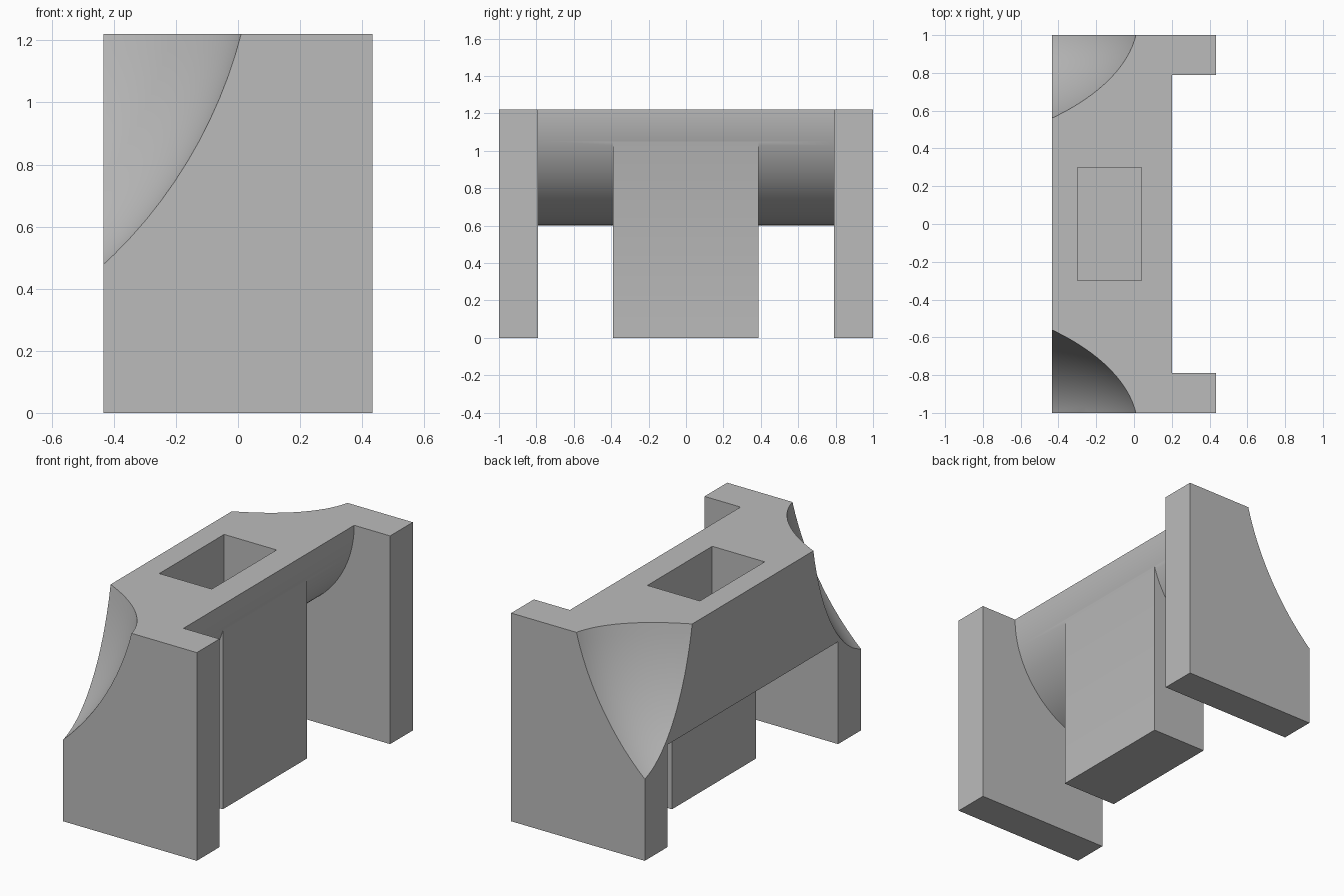
import bpy, bmesh, math
from mathutils import Matrix, Vector

old = bpy.data.objects.get("Cube")
if old:
    bpy.data.objects.remove(old, do_unlink=True)

stone = bpy.data.materials.new("plain_grey")
stone.use_nodes = True
GREY = (0.5, 0.5, 0.5, 1)
stone.diffuse_color = GREY
stone.node_tree.nodes["Principled BSDF"].inputs["Base Color"].default_value = GREY


def finish(name, bm):
    bmesh.ops.recalc_face_normals(bm, faces=bm.faces)
    mesh = bpy.data.meshes.new(name)
    bm.to_mesh(mesh)
    bm.free()
    mesh.materials.append(stone)
    obj = bpy.data.objects.new(name, mesh)
    bpy.context.collection.objects.link(obj)
    return obj


def box(name, low, high):
    low, high = Vector(low), Vector(high)
    bm = bmesh.new()
    bmesh.ops.create_cube(bm, size=1, matrix=Matrix.Translation((low + high) / 2)
                          @ Matrix.Diagonal((*(high - low), 1)))
    return finish(name, bm)


def prism(name, profile, half):
    """Extrude an (x, z) profile along y, from -half to half."""
    bm = bmesh.new()
    face = bm.faces.new([bm.verts.new((x, -half, z)) for x, z in profile])
    ext = bmesh.ops.extrude_face_region(bm, geom=[face])["geom"]
    bmesh.ops.translate(bm, vec=(0, 2 * half, 0),
                        verts=[v for v in ext if isinstance(v, bmesh.types.BMVert)])
    return finish(name, bm)


def ellipsoid(name, centre, radii):
    bm = bmesh.new()
    bmesh.ops.create_uvsphere(bm, u_segments=128, v_segments=64, radius=1,
                              matrix=Matrix.Translation(centre) @ Matrix.Diagonal((*radii, 1)))
    for f in bm.faces:
        f.smooth = True
    return finish(name, bm)


def combine(target, tool, operation):
    mod = target.modifiers.new(operation.lower(), 'BOOLEAN')
    mod.operation, mod.solver, mod.object = operation, 'EXACT', tool
    bpy.context.view_layer.objects.active = target
    bpy.ops.object.modifier_apply(modifier=mod.name)
    bpy.data.objects.remove(tool, do_unlink=True)


W, H = 0.433, 1.22      # half width and height
body = box("bridge_body", (-W, -1, 0), (W, 1, H))

# Open the front and underside, leaving two end walls and a rounded beam
arc = [(-W + 0.633 * math.cos(t), H - 0.62 * math.sin(t))
       for t in (i * math.pi / 80 for i in range(41))]
opening = [(0.2, 1.4)] + arc + [(-0.6, 0.6), (-0.6, -0.2), (0.6, -0.2), (0.6, 1.4)]
combine(body, prism("opening", opening, 0.79), 'DIFFERENCE')

# Central pillar below the beam
combine(body, box("pillar", (-0.18, -0.39, 0), (0.175, 0.387, 1.1)), 'UNION')

# Pocket in the top
combine(body, box("pocket", (-0.3, -0.3, 0.7), (0.04, 0.3, 1.4)), 'DIFFERENCE')

# Scooped rear corners
for side in (-1, 1):
    scoop = ellipsoid("scoop", (-1.48, side * 1.086, 1.607), (1.55, 0.757, 1.55))
    combine(body, scoop, 'DIFFERENCE')

bpy.ops.object.select_all(action='DESELECT')
body.select_set(True)
bpy.context.view_layer.objects.active = body
bpy.ops.object.shade_smooth_by_angle(angle=math.radians(25))
